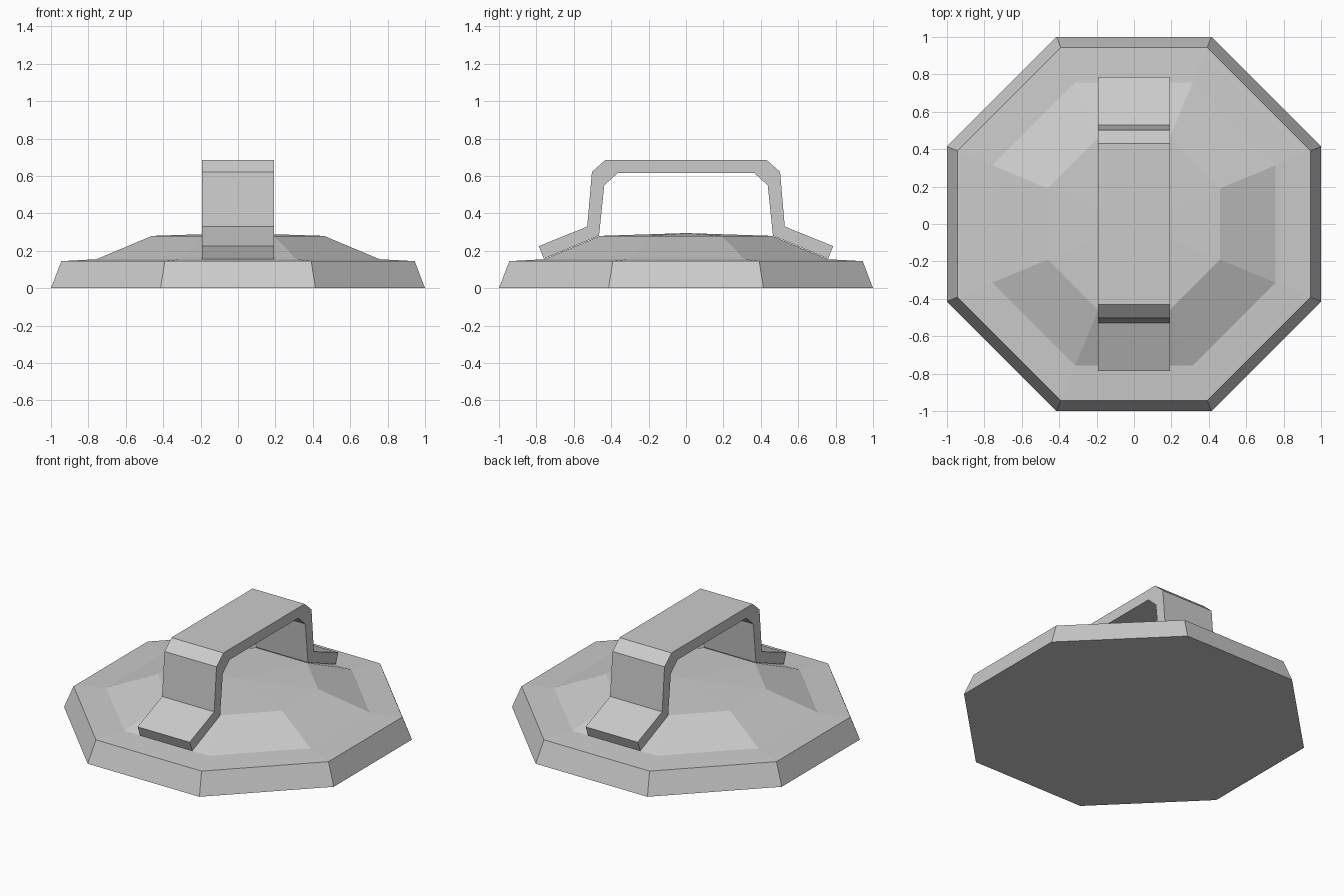
import bpy
import bmesh
from math import cos, sin, pi, radians

cube = bpy.data.objects.get("Cube")
if cube:
    bpy.data.objects.remove(cube, do_unlink=True)

SIDES = 8

grey = bpy.data.materials.new("plain grey")
grey.use_nodes = True
colour = (0.6, 0.6, 0.6, 1)
grey.diffuse_color = colour
grey.node_tree.nodes["Principled BSDF"].inputs["Base Color"].default_value = colour


def finish(bm, name):
    bmesh.ops.recalc_face_normals(bm, faces=bm.faces)
    mesh = bpy.data.meshes.new(name)
    bm.to_mesh(mesh)
    bm.free()
    mesh.materials.append(grey)
    obj = bpy.data.objects.new(name, mesh)
    bpy.context.collection.objects.link(obj)
    return obj


def octagon(bm, apothem, z):
    radius = apothem / cos(pi / SIDES)
    angles = [2 * pi * (i + 0.5) / SIDES for i in range(SIDES)]
    return [bm.verts.new((radius * cos(a), radius * sin(a), z)) for a in angles]


# Lid: stacked octagon rings (distance to flat side, height) closed by a low peak
bm = bmesh.new()
rings = [octagon(bm, r, z) for r, z in
         [(1.0, 0), (0.945, 0.145), (0.757, 0.155), (0.46, 0.28)]]
bm.faces.new(rings[0])
for low, high in zip(rings, rings[1:]):
    for i in range(SIDES):
        j = (i + 1) % SIDES
        bm.faces.new((low[i], low[j], high[j], high[i]))
peak = bm.verts.new((0, 0, 0.295))
for i in range(SIDES):
    bm.faces.new((rings[-1][i], rings[-1][(i + 1) % SIDES], peak))
finish(bm, "lid")

# Handle: bent strap, half profiles (y, z) from foot to top, mirrored and widened
outer = [(-0.787, 0.225), (-0.528, 0.33), (-0.503, 0.622), (-0.43, 0.687)]
inner = [(-0.76, 0.157), (-0.465, 0.281), (-0.437, 0.55), (-0.364, 0.617)]
outer += [(-y, z) for y, z in reversed(outer)]
inner += [(-y, z) for y, z in reversed(inner)]
half_width = 0.193

bm = bmesh.new()
sections = []
for (oy, oz), (iy, iz) in zip(outer, inner):
    corners = [(-half_width, oy, oz), (half_width, oy, oz),
               (half_width, iy, iz), (-half_width, iy, iz)]
    sections.append([bm.verts.new(c) for c in corners])
bm.faces.new(sections[0])
bm.faces.new(sections[-1])
for a, b in zip(sections, sections[1:]):
    for i in range(4):
        j = (i + 1) % 4
        bm.faces.new((a[i], a[j], b[j], b[i]))
finish(bm, "handle")
